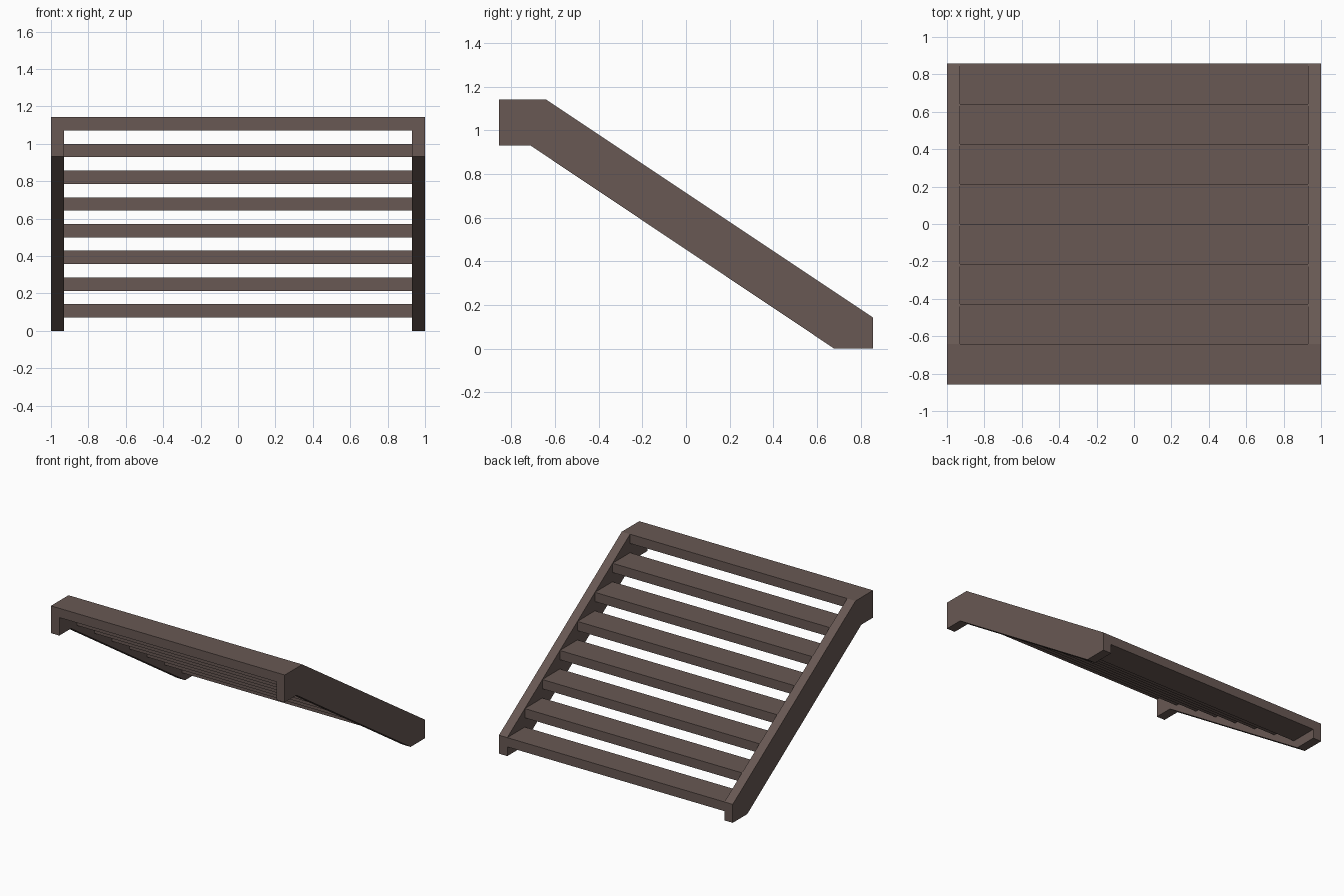
import bpy
import bmesh

cube = bpy.data.objects.get("Cube")
if cube:
    bpy.data.objects.remove(cube, do_unlink=True)

# Single brown finish
brown = bpy.data.materials.new("dark_brown")
brown.use_nodes = True
colour = (0.138, 0.098, 0.087, 1)
brown.diffuse_color = colour
bsdf = next(n for n in brown.node_tree.nodes if n.type == "BSDF_PRINCIPLED")
bsdf.inputs["Base Color"].default_value = colour
bsdf.inputs["Roughness"].default_value = 0.8

STEPS = 8
RUN = 1.714 / STEPS
RISE = 1.143 / STEPS
BACK = 0.857
INNER = 0.929


def extrude_profile(name, profile, x0, x1):
    """Extrude a closed y-z outline from x0 to x1."""
    bm = bmesh.new()
    face = bm.faces.new([bm.verts.new((x0, y, z)) for y, z in profile])
    result = bmesh.ops.extrude_face_region(bm, geom=[face])
    verts = [g for g in result["geom"] if isinstance(g, bmesh.types.BMVert)]
    bmesh.ops.translate(bm, verts=verts, vec=(x1 - x0, 0, 0))
    bmesh.ops.recalc_face_normals(bm, faces=bm.faces)
    mesh = bpy.data.meshes.new(name)
    bm.to_mesh(mesh)
    bm.free()
    mesh.materials.append(brown)
    obj = bpy.data.objects.new(name, mesh)
    bpy.context.collection.objects.link(obj)
    return obj


# Sloping side boards with level ends
stringer = [(-BACK, 1.143), (RUN - BACK, 1.143), (BACK, RISE), (BACK, 0),
            (0.68, 0), (-0.714, 0.932), (-BACK, 0.932)]
extrude_profile("left_stringer", stringer, INNER, 1)
extrude_profile("right_stringer", stringer, -1, -INNER)

# Open treads, from the bottom step up
for i in range(STEPS):
    y1 = BACK - i * RUN
    y0 = y1 - RUN
    top = (i + 1) * RISE
    low = top - RISE / 2
    extrude_profile(f"tread_{i + 1}",
                    [(y0, low), (y1, low), (y1, top), (y0, top)],
                    -INNER, INNER)
